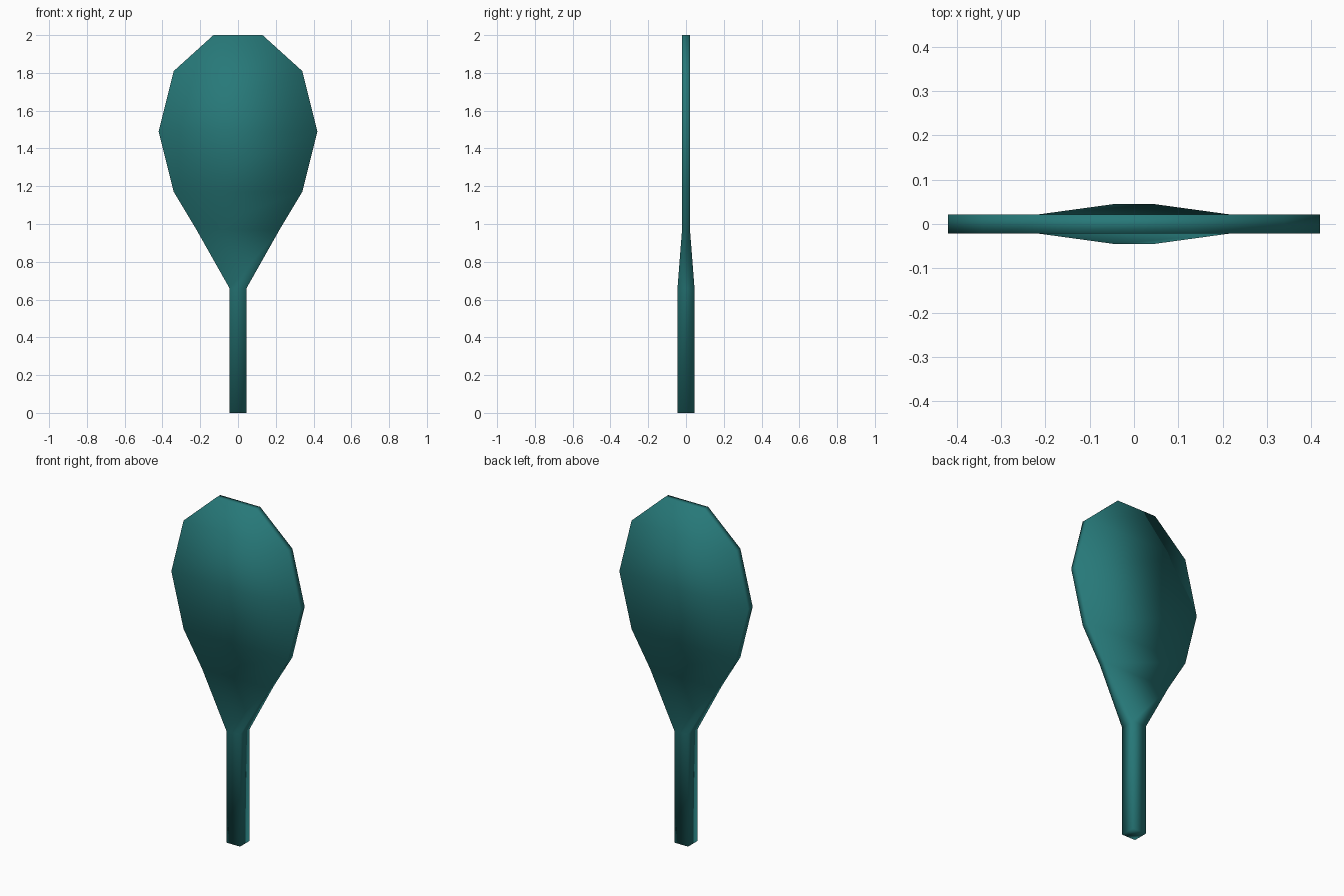
import bpy, bmesh

if "Cube" in bpy.data.objects:
    bpy.data.objects.remove(bpy.data.objects["Cube"])

# Paddle cross-sections from bottom to top: (height, half width, half depth)
SECTIONS = [
    (0.00, 0.045, 0.045),
    (0.66, 0.045, 0.045),
    (0.97, 0.22, 0.021),
    (1.17, 0.34, 0.021),
    (1.49, 0.42, 0.021),
    (1.81, 0.34, 0.021),
    (2.00, 0.13, 0.021),
]

# Loft one continuous handle, neck and blade
bm = bmesh.new()
rings = []
for z, w, d in SECTIONS:
    rings.append([bm.verts.new((x * w, y * d, z))
                  for x, y in ((-1, -1), (1, -1), (1, 1), (-1, 1))])
for low, high in zip(rings, rings[1:]):
    for i in range(4):
        j = (i + 1) % 4
        bm.faces.new((low[i], low[j], high[j], high[i]))
bm.faces.new(rings[0][::-1])
bm.faces.new(rings[-1])
bmesh.ops.recalc_face_normals(bm, faces=bm.faces[:])
for face in bm.faces:
    face.smooth = True

mesh = bpy.data.meshes.new("paddle")
bm.to_mesh(mesh)
bm.free()
paddle = bpy.data.objects.new("paddle", mesh)
bpy.context.collection.objects.link(paddle)

# Teal finish
teal = bpy.data.materials.new("teal")
teal.diffuse_color = (0.02, 0.19, 0.19, 1)
teal.use_nodes = True
teal.node_tree.nodes["Principled BSDF"].inputs["Base Color"].default_value = teal.diffuse_color
mesh.materials.append(teal)
